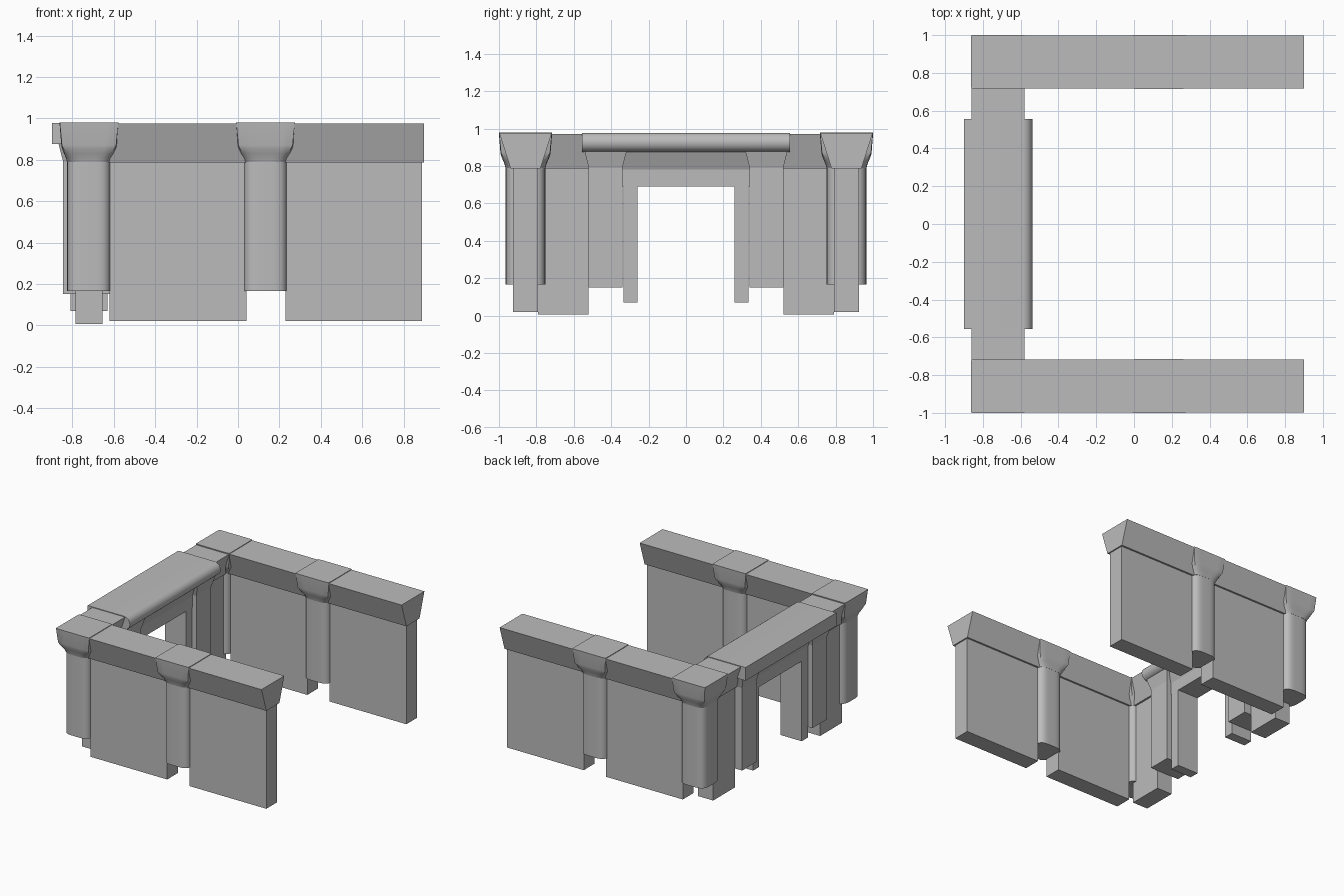
import bpy, bmesh, math

cube = bpy.data.objects.get("Cube")
if cube:
    bpy.data.objects.remove(cube, do_unlink=True)

stone = bpy.data.materials.new("grey_stone")
stone.use_nodes = True
GREY = (0.5, 0.5, 0.5, 1)
stone.diffuse_color = GREY
stone.node_tree.nodes["Principled BSDF"].inputs["Base Color"].default_value = GREY

GATE_X, WALL_Y = -0.72, 0.858


def loft(name, rings, smooth=0):
    """Skin a list of equal-length point rings and cap both ends."""
    bm = bmesh.new()
    rows = [[bm.verts.new(p) for p in ring] for ring in rings]
    n = len(rows[0])
    for low, high in zip(rows, rows[1:]):
        for i in range(n):
            j = (i + 1) % n
            bm.faces.new((low[i], low[j], high[j], high[i]))
    bm.faces.new(rows[0][::-1])
    bm.faces.new(rows[-1])
    bmesh.ops.recalc_face_normals(bm, faces=bm.faces)
    mesh = bpy.data.meshes.new(name)
    bm.to_mesh(mesh)
    bm.free()
    mesh.materials.append(stone)
    obj = bpy.data.objects.new(name, mesh)
    bpy.context.collection.objects.link(obj)
    if smooth:
        bpy.ops.object.select_all(action="DESELECT")
        obj.select_set(True)
        bpy.context.view_layer.objects.active = obj
        bpy.ops.object.shade_smooth_by_angle(angle=math.radians(smooth))
    return obj


def rect(x0, x1, y0, y1, z):
    return [(x0, y0, z), (x1, y0, z), (x1, y1, z), (x0, y1, z)]


def box(name, x0, x1, y0, y1, z0, z1):
    return loft(name, [rect(x0, x1, y0, y1, z0), rect(x0, x1, y0, y1, z1)])


def rounded_square(cx, cy, z, r, power):
    """Superellipse ring; a high power is nearly square."""
    ring = []
    for i in range(48):
        a = 2 * math.pi * i / 48
        c, s = math.cos(a), math.sin(a)
        k = r / (abs(c) ** power + abs(s) ** power) ** (1 / power)
        ring.append((cx + k * c, cy + k * s, z))
    return ring


def column(name, cx, cy):
    loft(name + "_shaft", [rounded_square(cx, cy, z, 0.106, 4) for z in (0.165, 0.79)], 35)
    # Capital flares from the rounded shaft to a square top
    profile = [(0.79, 0.107, 4), (0.81, 0.112, 5), (0.83, 0.121, 7),
               (0.855, 0.131, 12), (0.87, 0.134, 30), (0.98, 0.143, 60)]
    loft(name + "_capital", [rounded_square(cx, cy, z, r, p) for z, r, p in profile], 35)


for side, label in ((-1, "front"), (1, "back")):
    cy = side * WALL_Y
    # Long side wall: two panels, two columns and a flared coping
    for part, x0, x1 in (("inner", -0.62, 0.04), ("outer", 0.23, 0.89)):
        box(f"{label}_{part}_wall", x0, x1, cy - 0.066, cy + 0.066, 0.02, 0.8)
    loft(f"{label}_coping", [rect(-0.7, 0.9, cy - w, cy + w, z)
                             for z, w in ((0.787, 0.08), (0.975, 0.14))])
    column(f"{label}_corner_column", GATE_X, cy)
    column(f"{label}_middle_column", 0.133, cy)

    # Short return wall leading to the gate
    y0, y1 = sorted((side * 0.52, side * 0.79))
    box(f"{label}_return_wall", GATE_X - 0.066, GATE_X + 0.066, y0, y1, 0.005, 0.8)
    loft(f"{label}_return_coping", [rect(GATE_X - w, GATE_X + w, y0, y1, z)
                                    for z, w in ((0.787, 0.08), (0.972, 0.14))])

    # Gate pier with flared top, and the door jamb beside it
    y0, y1 = sorted((side * 0.34, side * 0.52))
    box(f"{label}_gate_pier", GATE_X - 0.125, GATE_X + 0.125, y0, y1, 0.15, 0.79)
    loft(f"{label}_pier_capital", [rect(GATE_X - 0.125 - d, GATE_X + 0.125 + d,
                                        y0 - d, y1 + d, z)
                                   for z, d in ((0.79, 0), (0.88, 0.023))])
    y0, y1 = sorted((side * 0.26, side * 0.335))
    box(f"{label}_door_jamb", GATE_X - 0.09, GATE_X + 0.09, y0, y1, 0.07, 0.78)

# Beam over the doorway
box("door_beam", GATE_X - 0.09, GATE_X + 0.09, -0.34, 0.34, 0.69, 0.79)
loft("door_beam_top", [rect(GATE_X - w, GATE_X + w, -0.34, 0.34, z)
                       for z, w in ((0.78, 0.09), (0.88, 0.13))])

# Lintel slab with a rounded inner edge
profile = [(-0.9, 0.875), (-0.9, 0.977), (-0.59, 0.977)]
for i in range(1, 13):
    a = math.pi / 2 - math.pi * i / 12
    profile.append((-0.59 + 0.052 * math.cos(a), 0.926 + 0.051 * math.sin(a)))
loft("gate_lintel", [[(x, y, z) for x, z in profile] for y in (-0.556, 0.556)], 35)
